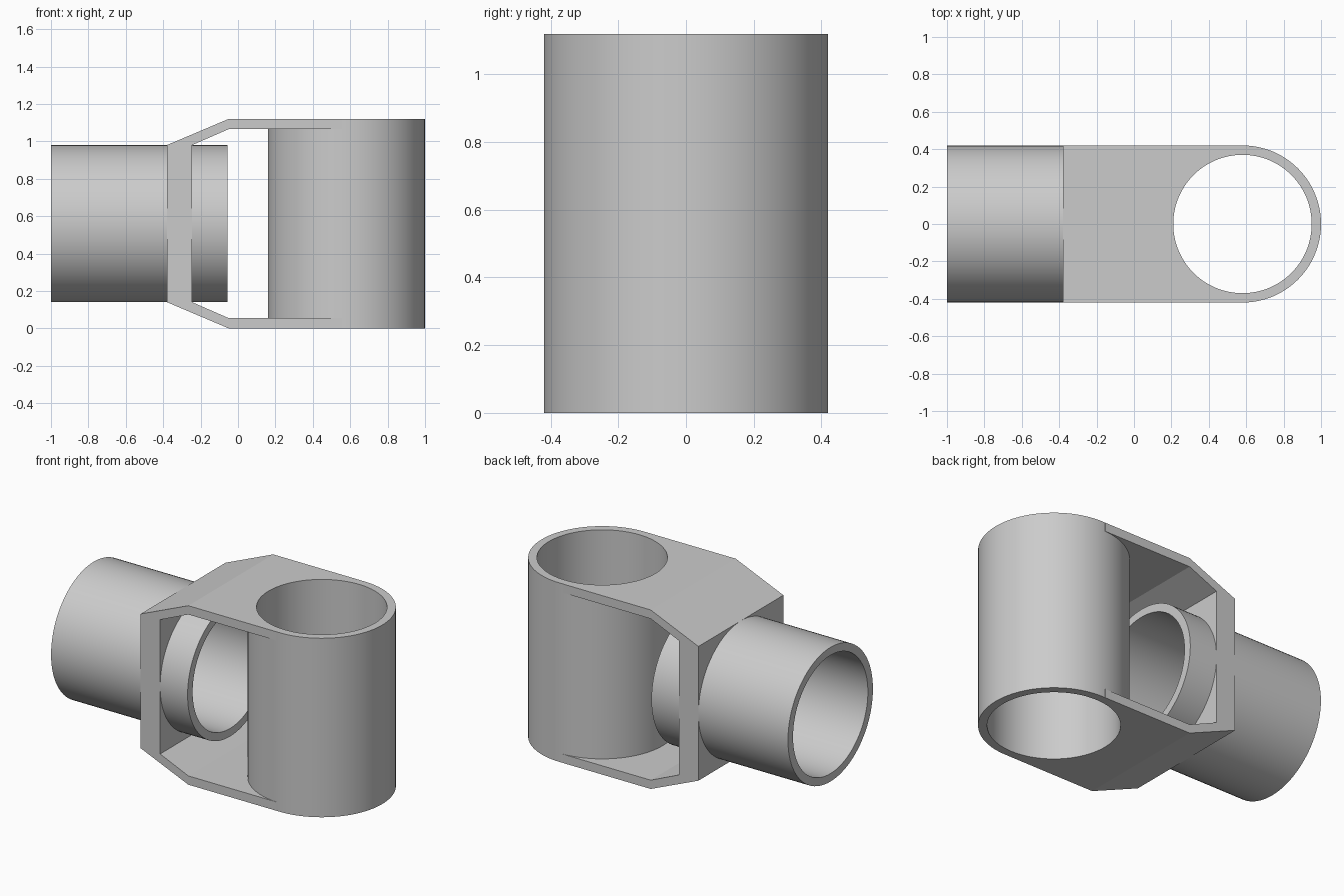
import bpy
import bmesh
import math
from mathutils import Matrix

cube = bpy.data.objects.get("Cube")
if cube:
    bpy.data.objects.remove(cube, do_unlink=True)

OUTER, INNER = 0.42, 0.37      # pipe radii
HEIGHT, MID = 1.12, 0.56       # overall height and mid height
POST_X = 0.58                  # axis of the upright pipe
SEGMENTS = 96

grey = bpy.data.materials.new("plain grey")
grey.use_nodes = True
grey.diffuse_color = (0.6, 0.6, 0.6, 1)
grey.node_tree.nodes["Principled BSDF"].inputs["Base Color"].default_value = (0.6, 0.6, 0.6, 1)


def add_object(name, bm):
    bmesh.ops.recalc_face_normals(bm, faces=bm.faces)
    mesh = bpy.data.meshes.new(name)
    bm.to_mesh(mesh)
    bm.free()
    mesh.materials.append(grey)
    obj = bpy.data.objects.new(name, mesh)
    bpy.context.collection.objects.link(obj)
    return obj


def make_pipe(name, outer, inner, length, matrix):
    """Spin a rectangular wall section into a pipe, or a solid rod if inner is 0."""
    bm = bmesh.new()
    if inner:
        section = [(inner, 0), (outer, 0), (outer, length), (inner, length)]
        rings = []
        for r, z in section:
            rings.append(bmesh.ops.create_circle(
                bm, segments=SEGMENTS, radius=r,
                matrix=Matrix.Translation((0, 0, z)))["verts"])
        for a, b in zip(rings, rings[1:] + rings[:1]):
            for i in range(SEGMENTS):
                j = (i + 1) % SEGMENTS
                bm.faces.new((a[i], a[j], b[j], b[i]))
    else:
        bmesh.ops.create_cone(bm, cap_ends=True, segments=SEGMENTS,
                              radius1=outer, radius2=outer, depth=length,
                              matrix=Matrix.Translation((0, 0, length / 2)))
    bm.transform(matrix)
    return add_object(name, bm)


def smooth(obj):
    bpy.ops.object.select_all(action="DESELECT")
    obj.select_set(True)
    bpy.context.view_layer.objects.active = obj
    bpy.ops.object.shade_smooth_by_angle(angle=math.radians(30))


# Pipes: one upright, one lying along x
upright = Matrix.Translation((POST_X, 0, 0))
lying = Matrix.Translation((-1, 0, MID)) @ Matrix.Rotation(math.pi / 2, 4, "Y")
smooth(make_pipe("upright_pipe", OUTER, INNER, HEIGHT, upright))
smooth(make_pipe("lying_pipe", OUTER, INNER, 0.945, lying))

# Bracket: C-shaped side profile, mirrored about mid height, extruded across y
upper_outer = [(-0.38, 0.98), (-0.05, HEIGHT), (0.56, HEIGHT)]
upper_inner = [(0.56, 1.065), (-0.05, 1.065), (-0.245, 0.98)]
upper = upper_outer + upper_inner
profile = upper + [(x, HEIGHT - z) for x, z in reversed(upper)]
bm = bmesh.new()
face = bm.faces.new([bm.verts.new((x, -OUTER, z)) for x, z in profile])
extruded = bmesh.ops.extrude_face_region(bm, geom=[face])["geom"]
bmesh.ops.translate(bm, vec=(0, 2 * OUTER, 0),
                    verts=[v for v in extruded if isinstance(v, bmesh.types.BMVert)])
bracket = add_object("bracket", bm)

# Openings in the bracket where the pipes sit
cutters = [
    make_pipe("upright_cutter", OUTER, 0, HEIGHT + 0.2,
              Matrix.Translation((POST_X, 0, -0.1))),
    make_pipe("lying_cutter", OUTER - 0.02, 0, 0.9, lying),
]
for cutter in cutters:
    cutter.hide_render = True
    cutter.hide_set(True)
    mod = bracket.modifiers.new(cutter.name, "BOOLEAN")
    mod.operation = "DIFFERENCE"
    mod.solver = "EXACT"
    mod.object = cutter
